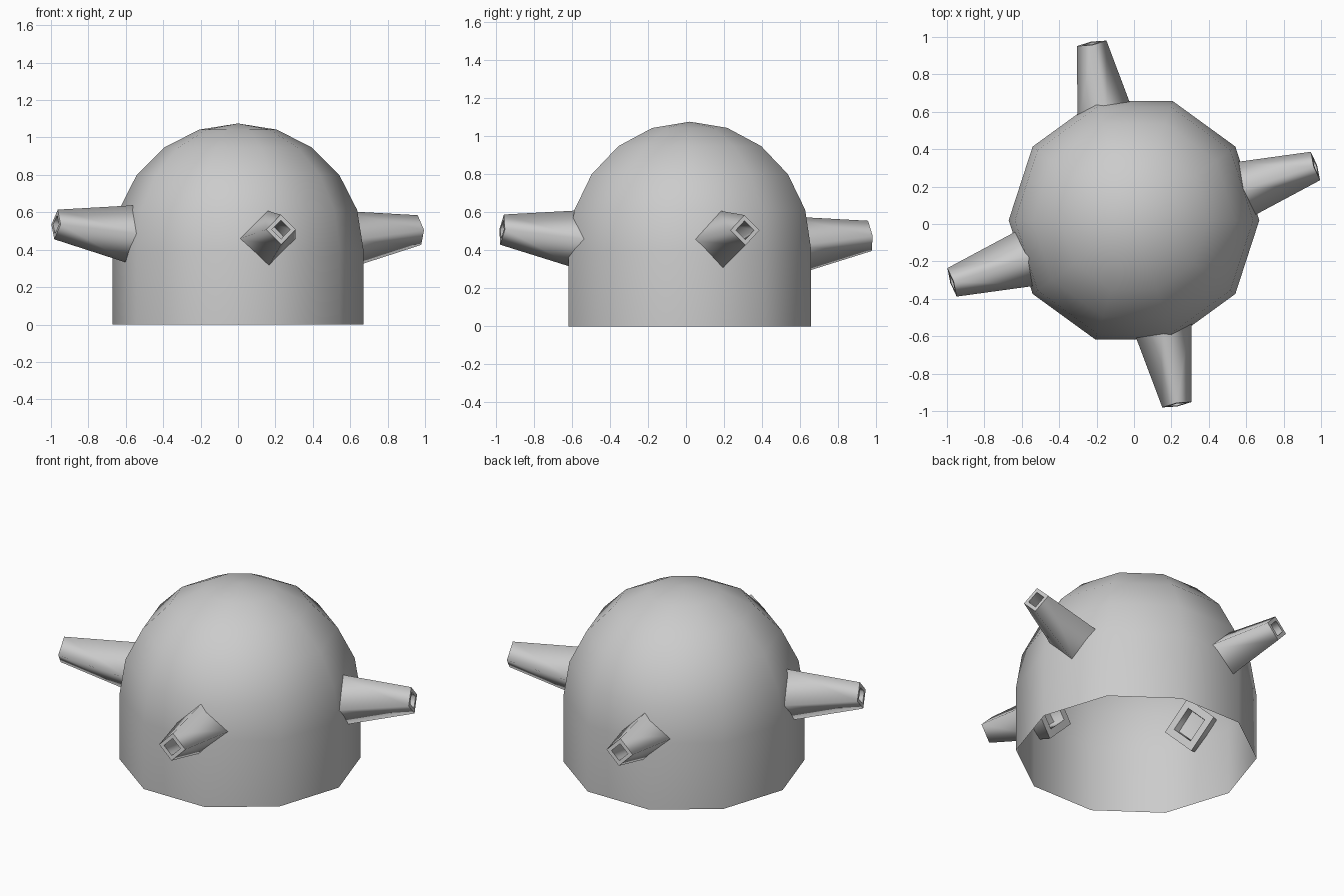
import bpy, bmesh
from math import sin, cos, radians, tau
from mathutils import Vector

if "Cube" in bpy.data.objects:
    bpy.data.objects.remove(bpy.data.objects["Cube"])

R, CY, CZ, SIDES = 0.67, 0.02, 0.405, 10


def finish(name, bm):
    bmesh.ops.recalc_face_normals(bm, faces=bm.faces[:])
    mesh = bpy.data.meshes.new(name)
    bm.to_mesh(mesh)
    bm.free()
    obj = bpy.data.objects.new(name, mesh)
    bpy.context.collection.objects.link(obj)
    return obj


def bridge(bm, a, b, smooth=True):
    n = len(a)
    for i in range(n):
        j = (i + 1) % n
        bm.faces.new((a[i], a[j], b[j], b[i])).smooth = smooth


# Open-bottomed ten-sided dome: straight wall and half-sphere
def make_dome():
    bm = bmesh.new()
    profile = [(R, 0)] + [(R * cos(radians(e)), CZ + R * sin(radians(e)))
                          for e in (0, 18, 36, 54, 72)]
    rings = [[bm.verts.new((r * cos(tau * i / SIDES), CY + r * sin(tau * i / SIDES), z))
              for i in range(SIDES)] for r, z in profile]
    for a, b in zip(rings, rings[1:]):
        bridge(bm, a, b)
    top = bm.verts.new((0, CY, CZ + R))
    for i in range(SIDES):
        bm.faces.new((rings[-1][i], rings[-1][(i + 1) % SIDES], top)).smooth = True
    return finish("dome_shell", bm)


# Tapered square tube with a hole through it, standing on one corner
def make_spout(name, tip, heading, length=0.45, tilt=7):
    h, t = radians(heading), radians(tilt)
    axis = Vector((cos(h) * cos(t), sin(h) * cos(t), sin(t)))
    side = Vector((-sin(h), cos(h), 0))
    up = axis.cross(side)
    tip = Vector(tip)
    base = tip - axis * length
    bm = bmesh.new()

    def ring(centre, r):
        return [bm.verts.new(centre + side * r * cos(tau * i / 4) + up * r * sin(tau * i / 4))
                for i in range(4)]

    loops = [ring(base, 0.16), ring(tip, 0.08), ring(tip, 0.05), ring(base, 0.10)]
    for k in range(4):
        bridge(bm, loops[k], loops[(k + 1) % 4], smooth=(k % 2 == 0))
    # crisp rims at both ends
    for e in bm.edges:
        if any(not f.smooth for f in e.link_faces):
            e.smooth = False
    return finish(name, bm)


make_dome()
for name, tip, heading in (
        ("right_spout", (0.97, 0.31, 0.505), 18),
        ("left_spout", (-0.973, -0.312, 0.535), 198),
        ("back_spout", (-0.226, 0.966, 0.475), 100.5),
        ("front_spout", (0.23, -0.966, 0.508), 280.5)):
    make_spout(name, tip, heading)
